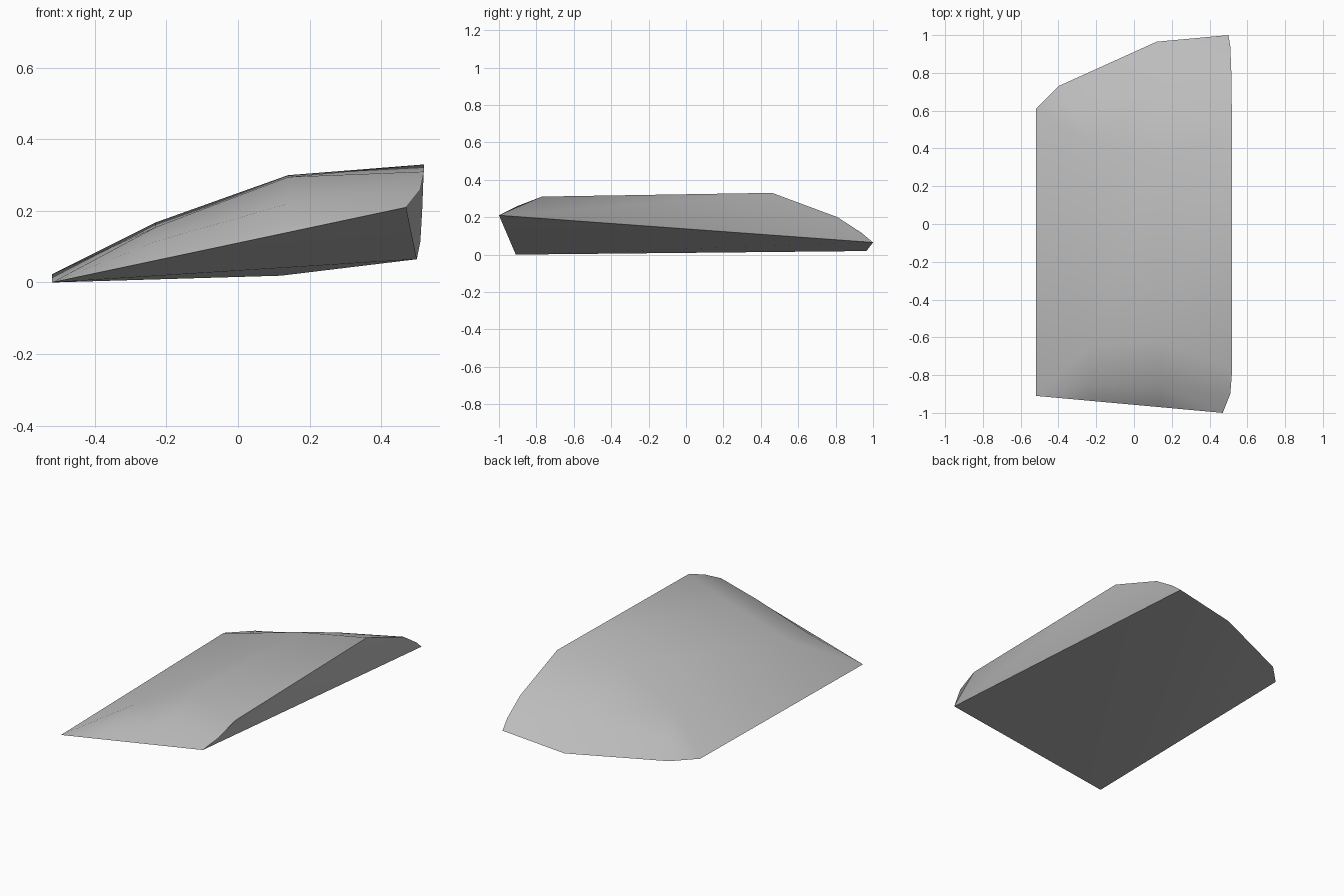
import bpy
import bmesh
import math
from mathutils import Vector

old = bpy.data.objects.get("Cube")
if old:
    bpy.data.objects.remove(old, do_unlink=True)

# One plain grey for the whole wedge
grey = bpy.data.materials.new("stone_grey")
grey.use_nodes = True
colour = (0.5, 0.5, 0.5, 1)
grey.diffuse_color = colour
grey.node_tree.nodes["Principled BSDF"].inputs["Base Color"].default_value = colour

# Corners of the underside
front_tip = Vector((-0.52, -0.91, 0))
front_high = Vector((0.47, -1, 0.21))
back_tip = Vector((-0.52, 0.61, 0.023))
back_inner = Vector((-0.4, 0.73, 0.022))
back_mid = Vector((0.12, 0.965, 0.019))
back_high = Vector((0.5, 1, 0.065))

# Lengthwise lines of the upper shell, each from front to back
left_line = [front_tip] * 3 + [back_tip] * 3
inner_line = [front_tip.lerp(front_high, 0.29), (-0.23, -0.85, 0.115),
              (-0.23, -0.65, 0.155), (-0.23, 0.43, 0.168),
              (-0.32, 0.62, 0.08), back_inner]
middle_line = [front_tip.lerp(front_high, 0.66), (0.14, -0.87, 0.22),
               (0.14, -0.62, 0.295), (0.14, 0.36, 0.3),
               (0.135, 0.73, 0.155), back_mid]
ridge_line = [front_high, (0.51, -0.9, 0.26), (0.52, -0.77, 0.31),
              (0.52, 0.46, 0.33), (0.515, 0.81, 0.2), back_high]
toe = (0.51, 0.94, 0.115)

bm = bmesh.new()


def face(points):
    """Add a face, dropping corners that coincide."""
    clean = []
    for p in map(Vector, points):
        if all((p - q).length > 1e-4 for q in clean):
            clean.append(p)
    if len(clean) > 2:
        bm.faces.new([bm.verts.new(p) for p in clean])


# Upper shell, skinned between neighbouring lines
lines = [left_line, inner_line, middle_line, ridge_line]
for a, b in zip(lines, lines[1:]):
    for i in range(len(a) - 1):
        quad = [a[i], b[i], b[i + 1], a[i + 1]]
        if b is ridge_line and i == len(a) - 2:
            quad.insert(2, toe)
        face(quad)

# Upright side wall below the ridge
face(ridge_line[:-1] + [toe, back_high])

# Underside, fanned from the front tip
rim = [front_high, back_high, back_mid, back_inner, back_tip]
for p, q in zip(rim, rim[1:]):
    face([front_tip, p, q])
# Close the straight front rim against the split shell edge
bmesh.ops.remove_doubles(bm, verts=bm.verts, dist=1e-4)
bmesh.ops.triangulate(bm, faces=bm.faces[:])
bmesh.ops.recalc_face_normals(bm, faces=bm.faces[:])

mesh = bpy.data.meshes.new("wedge_shell")
bm.to_mesh(mesh)
bm.free()
mesh.materials.append(grey)
wedge = bpy.data.objects.new("wedge_shell", mesh)
bpy.context.collection.objects.link(wedge)
bpy.context.view_layer.objects.active = wedge
wedge.select_set(True)
bpy.ops.object.shade_smooth_by_angle(angle=math.radians(40))
